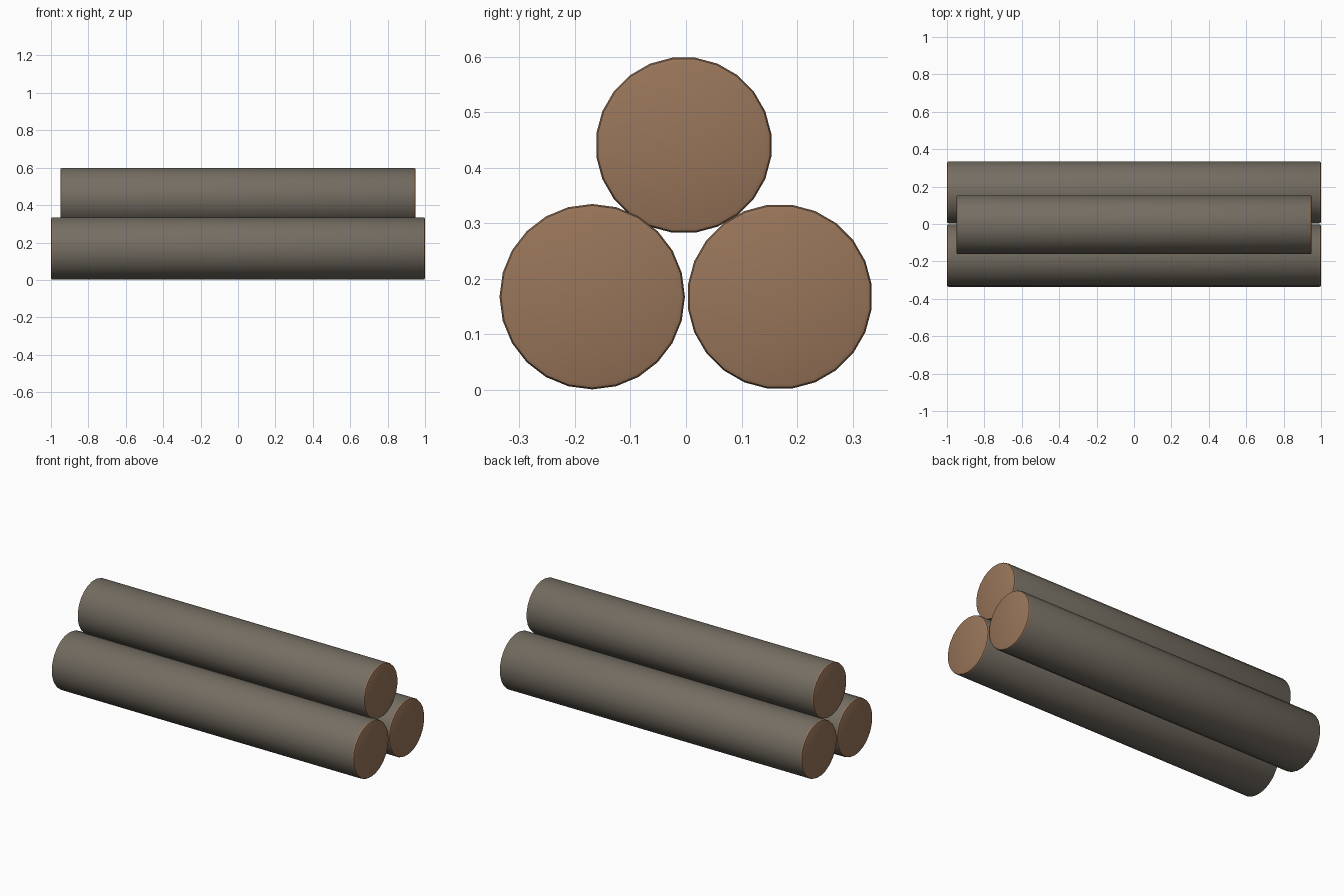
import bpy, bmesh, math
from mathutils import Matrix

if "Cube" in bpy.data.objects:
    bpy.data.objects.remove(bpy.data.objects["Cube"])

SIDES = 24
BEVEL = 0.009


def material(name, rgb):
    m = bpy.data.materials.new(name)
    m.diffuse_color = (*rgb, 1.0)
    m.use_nodes = True
    m.node_tree.nodes["Principled BSDF"].inputs["Base Color"].default_value = m.diffuse_color
    return m


bark = material("grey_bark", (0.174, 0.153, 0.122))
wood = material("cut_wood", (0.314, 0.178, 0.102))


def log(name, half, radius, y, z, roll):
    """Round log lying along x with softened, cut-wood ends."""
    bm = bmesh.new()
    bmesh.ops.create_cone(bm, cap_ends=True, segments=SIDES,
                          radius1=radius, radius2=radius, depth=2 * half)
    turn = Matrix.Rotation(math.pi / 2, 4, 'Y') @ Matrix.Rotation(roll, 4, 'Z')
    bmesh.ops.transform(bm, matrix=turn, verts=bm.verts)
    rims = [e for e in bm.edges
            if abs(e.verts[0].co.x - e.verts[1].co.x) < 1e-4]
    bmesh.ops.bevel(bm, geom=rims, offset=BEVEL, segments=2,
                    profile=0.5, affect='EDGES')
    # Cut wood on the caps and rims, bark along the trunk
    for f in bm.faces:
        f.material_index = int(abs(f.calc_center_median().x) > half * 0.9)
    bmesh.ops.recalc_face_normals(bm, faces=bm.faces)
    mesh = bpy.data.meshes.new(name)
    bm.to_mesh(mesh)
    bm.free()
    mesh.materials.append(bark)
    mesh.materials.append(wood)
    obj = bpy.data.objects.new(name, mesh)
    obj.location = (0, y, z)
    bpy.context.collection.objects.link(obj)
    bpy.context.view_layer.objects.active = obj
    obj.select_set(True)
    bpy.ops.object.shade_smooth_by_angle(angle=math.radians(30))
    obj.select_set(False)


# Two lower logs side by side, a shorter one resting on top
half_step = math.pi / SIDES
log("lower_log_front", 1.0, 0.167, -0.169, 0.168, 0.0)
log("lower_log_back", 1.0, 0.167, 0.169, 0.168, half_step)
log("upper_log", 0.95, 0.159, -0.004, 0.441, half_step)
